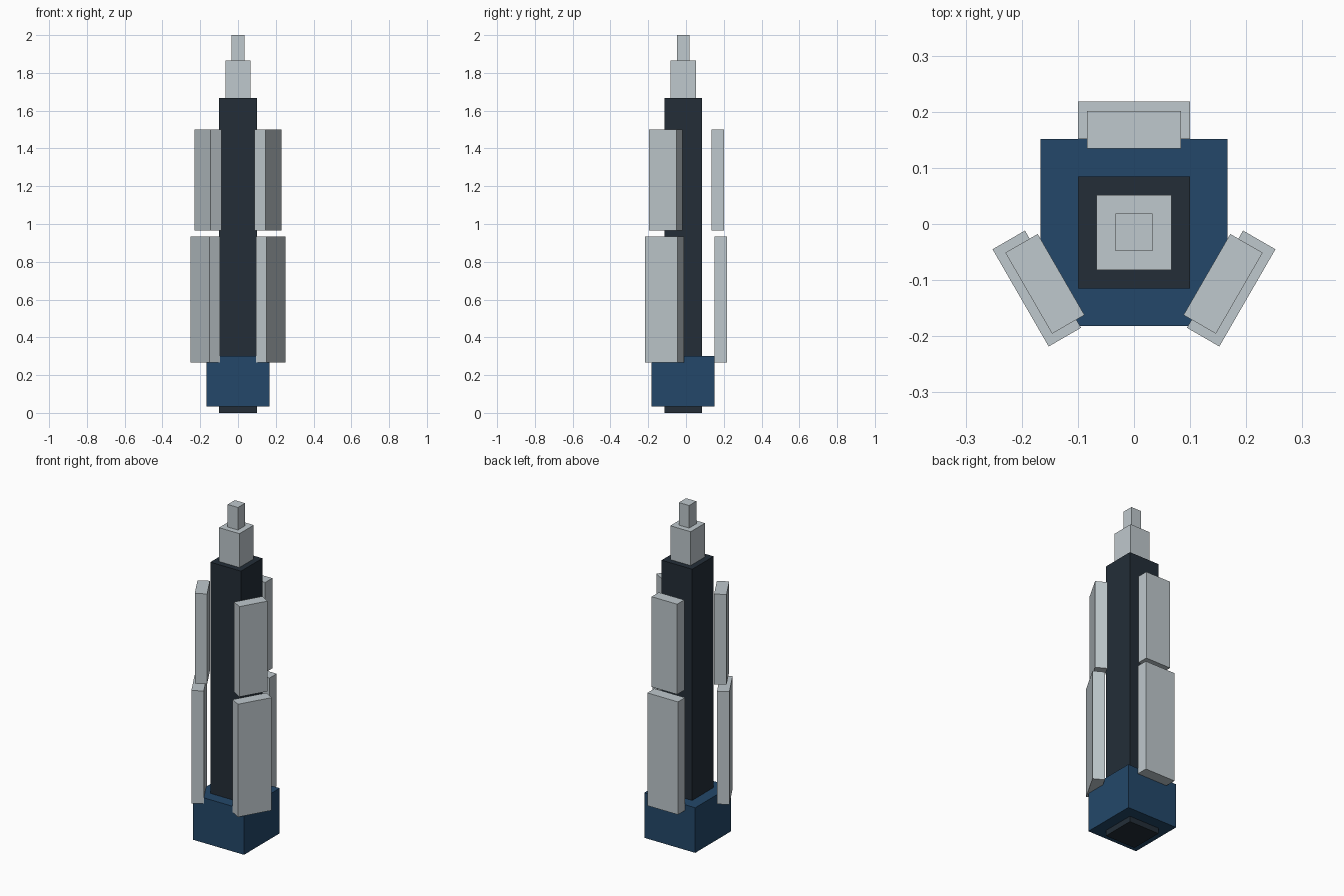
import bpy, math
from mathutils import Matrix, Vector

if "Cube" in bpy.data.objects:
    bpy.data.objects.remove(bpy.data.objects["Cube"])

U = 1 / 30            # design unit
CY = -0.015           # y of the main axis


def material(name, rgb):
    m = bpy.data.materials.new(name)
    m.diffuse_color = (*rgb, 1)
    m.use_nodes = True
    m.node_tree.nodes["Principled BSDF"].inputs["Base Color"].default_value = m.diffuse_color
    return m


pale = material("pale_grey", (0.52, 0.58, 0.61))
dark = material("dark_slate", (0.017, 0.027, 0.039))
blue = material("navy_blue", (0.017, 0.064, 0.142))


def box(name, width, depth, z0, z1, mat, radius=0, angle=0):
    """Box in design units, pushed out along +y by radius, then turned about the axis."""
    bpy.ops.mesh.primitive_cube_add(size=1)
    ob = bpy.context.object
    ob.name = name
    ob.data.transform(
        Matrix.Translation((0, CY, 0))
        @ Matrix.Rotation(math.radians(angle), 4, 'Z')
        @ Matrix.Translation(Vector((0, radius, (z0 + z1) / 2)) * U)
        @ Matrix.Diagonal((width * U, depth * U, (z1 - z0) * U, 1)))
    ob.data.materials.append(mat)
    return ob


# Central column with stepped tip
box("core_column", 6, 6, 0, 50, dark)
box("base_block", 10, 10, 1, 9, blue)
box("neck", 4, 4, 50, 56, pale)
box("tip", 2, 2, 56, 60, pale)

# Three pairs of floating panels around the column
for side, angle in (("back", 0), ("left", 120), ("right", 240)):
    box(f"lower_panel_{side}", 6, 2, 8, 28, pale, 6, angle)
    box(f"upper_panel_{side}", 5, 2, 29, 45, pale, 5.5, angle)
